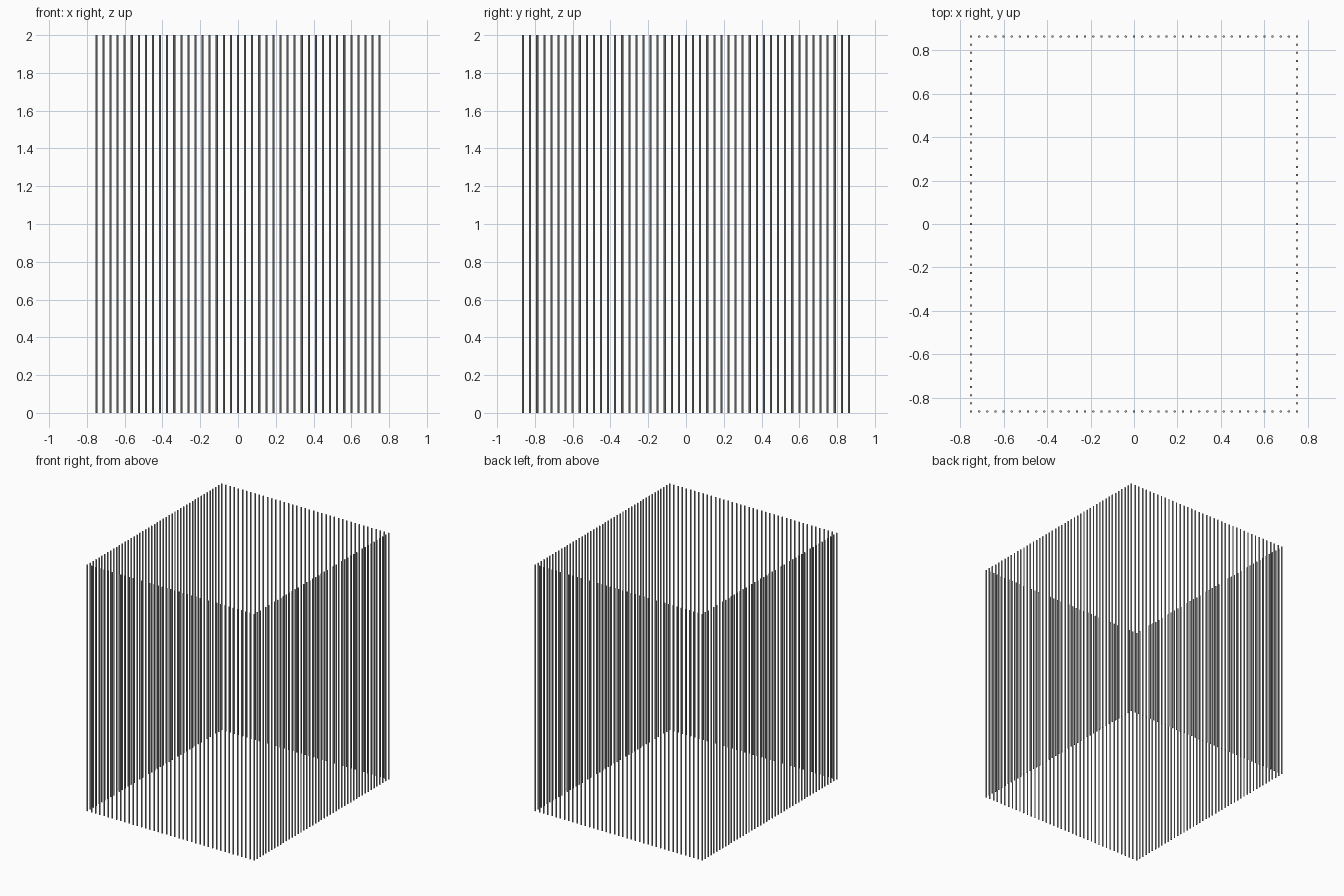
import bpy

cube = bpy.data.objects.get("Cube")
if cube:
    bpy.data.objects.remove(cube, do_unlink=True)

STEP = 0.0375            # bar spacing
NX, NY = 40, 46          # gaps along each wall
HALF_X, HALF_Y = STEP * NX / 2, STEP * NY / 2
RADIUS, HEIGHT = 0.0055, 2.0

steel = bpy.data.materials.new("grey_steel")
steel.use_nodes = True
colour = (0.4, 0.4, 0.4, 1.0)
steel.diffuse_color = colour
steel.node_tree.nodes["Principled BSDF"].inputs["Base Color"].default_value = colour


def repeat(obj, name, count, offset):
    mod = obj.modifiers.new(name, 'ARRAY')
    mod.count = count
    mod.use_relative_offset = False
    mod.use_constant_offset = True
    mod.constant_offset_displace = offset


def bar_walls(name, start, count, along, across):
    """A row of upright round bars, repeated on the opposite wall."""
    bpy.ops.mesh.primitive_cylinder_add(
        vertices=12, radius=RADIUS, depth=HEIGHT,
        location=(start[0], start[1], HEIGHT / 2))
    bar = bpy.context.object
    bar.name = name
    bar.data.materials.append(steel)
    bpy.ops.object.shade_smooth_by_angle()
    repeat(bar, "row", count, along)
    repeat(bar, "opposite_wall", 2, across)


# Front and back walls, including the corner bars
bar_walls("front_and_back_bars", (-HALF_X, -HALF_Y), NX + 1,
          (STEP, 0, 0), (0, 2 * HALF_Y, 0))

# Side walls, between the corner bars
bar_walls("side_bars", (-HALF_X, -HALF_Y + STEP), NY - 1,
          (0, STEP, 0), (2 * HALF_X, 0, 0))
